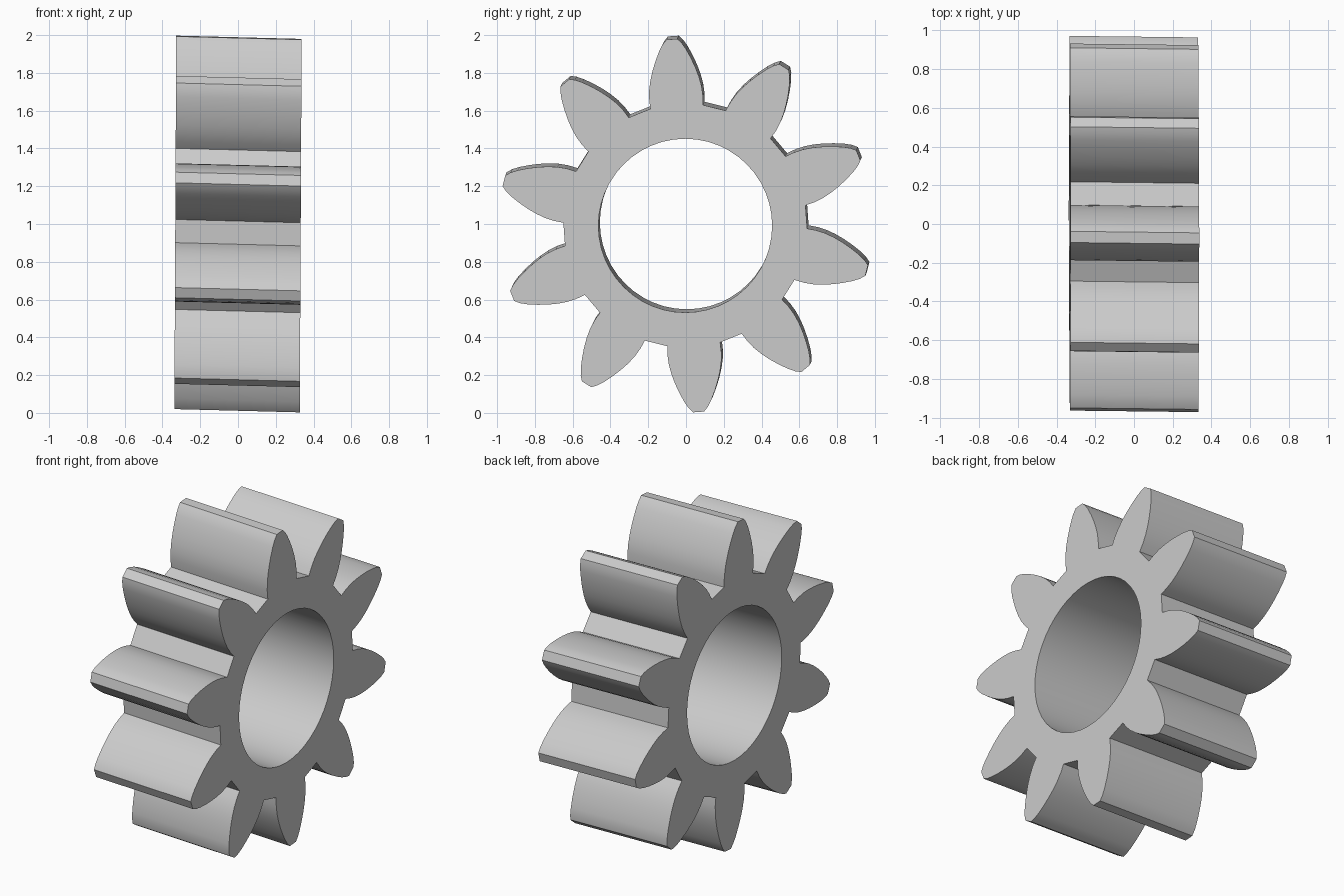
import bpy
import bmesh
from math import sin, cos, tau, radians

if "Cube" in bpy.data.objects:
    bpy.data.objects.remove(bpy.data.objects["Cube"])

TEETH = 10
PHASE = radians(22.1)       # direction of the first tooth
HALF = 0.332                # half of the gear width
BORE = 0.46
# half tooth: (distance from axis, half thickness), root to tip
FLANK = [(0.63, 0.14), (0.68, 0.1425), (0.73, 0.139), (0.78, 0.129), (0.83, 0.114),
         (0.88, 0.095), (0.93, 0.072), (0.965, 0.051), (0.989, 0.029)]

# outline of all teeth, in the y-z plane
tooth = [(r, -w) for r, w in FLANK] + [(r, w) for r, w in reversed(FLANK)]
outline = []
for i in range(TEETH):
    a = PHASE + tau * i / TEETH
    outline += [(r * cos(a) - w * sin(a), r * sin(a) + w * cos(a)) for r, w in tooth]
bore = [(BORE * cos(tau * i / 48), BORE * sin(tau * i / 48)) for i in range(48)]


def loop_edges(bm, points):
    verts = [bm.verts.new((-HALF, y, z)) for y, z in points]
    return [bm.edges.new((v, verts[(i + 1) % len(verts)])) for i, v in enumerate(verts)]


# flat ring with teeth, extruded along the axle
bm = bmesh.new()
edges = loop_edges(bm, outline) + loop_edges(bm, bore)
bmesh.ops.triangle_fill(bm, edges=edges, use_beauty=True, normal=(-1, 0, 0))
result = bmesh.ops.extrude_face_region(bm, geom=bm.faces[:], use_keep_orig=True)
for v in result["geom"]:
    if isinstance(v, bmesh.types.BMVert):
        v.co.x = HALF

# the teeth run slightly askew to the faces
for v in bm.verts:
    x, y, z = v.co
    v.co = (x + 0.005 * z, y - 0.012 * x, z - 0.026 * x + 1)
bmesh.ops.recalc_face_normals(bm, faces=bm.faces[:])

mesh = bpy.data.meshes.new("gear_wheel")
bm.to_mesh(mesh)
bm.free()
gear = bpy.data.objects.new("gear_wheel", mesh)
bpy.context.collection.objects.link(gear)

grey = bpy.data.materials.new("plain grey")
grey.diffuse_color = (0.6, 0.6, 0.6, 1)
grey.use_nodes = True
grey.node_tree.nodes["Principled BSDF"].inputs["Base Color"].default_value = grey.diffuse_color
mesh.materials.append(grey)

# rounded flanks and bore, crisp faces and corners
bpy.context.view_layer.objects.active = gear
gear.select_set(True)
bpy.ops.object.shade_smooth_by_angle(angle=radians(25))
